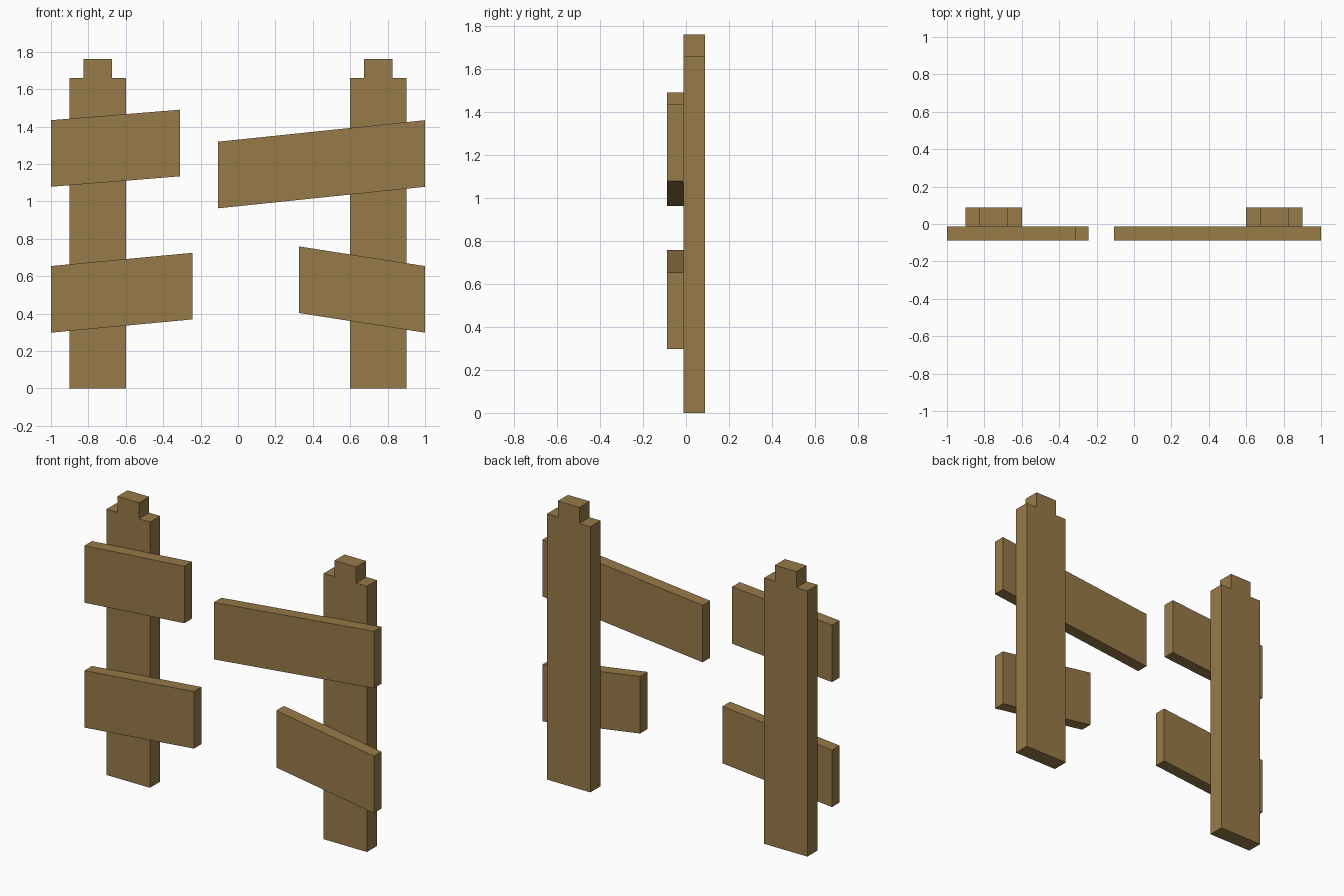
import bpy
import bmesh

if "Cube" in bpy.data.objects:
    bpy.data.objects.remove(bpy.data.objects["Cube"])

wood = bpy.data.materials.new("wood")
wood.diffuse_color = (0.31, 0.195, 0.065, 1)
wood.use_nodes = True
wood.node_tree.nodes["Principled BSDF"].inputs["Base Color"].default_value = wood.diffuse_color

BACK, JOINT, FRONT = 0.0875, -0.0125, -0.0875
PLANK_HEIGHT = 0.356


def extrude_profile(name, points, y_front, y_back):
    """Extrude an x/z outline along y into a closed solid."""
    bm = bmesh.new()
    face = bm.faces.new([bm.verts.new((x, y_front, z)) for x, z in points])
    new = bmesh.ops.extrude_face_region(bm, geom=[face])["geom"]
    verts = [g for g in new if isinstance(g, bmesh.types.BMVert)]
    bmesh.ops.translate(bm, verts=verts, vec=(0, y_back - y_front, 0))
    bmesh.ops.recalc_face_normals(bm, faces=bm.faces)
    mesh = bpy.data.meshes.new(name)
    bm.to_mesh(mesh)
    bm.free()
    mesh.materials.append(wood)
    obj = bpy.data.objects.new(name, mesh)
    bpy.context.collection.objects.link(obj)
    return obj


# Upright posts with a stepped top
half_post = [(0.15, 0), (0.15, 1.66), (0.075, 1.66), (0.075, 1.76)]
outline = half_post + [(-x, z) for x, z in reversed(half_post)]
for side, cx in (("left", -0.75), ("right", 0.75)):
    extrude_profile(f"{side}_post", [(cx + x, z) for x, z in outline], JOINT, BACK)

# Broken slanted planks: left x, right x, bottom z at the left and right ends
planks = {
    "upper_left_plank": (-1.0, -0.31, 1.078, 1.134),
    "upper_right_plank": (-0.106, 1.0, 0.963, 1.078),
    "lower_left_plank": (-1.0, -0.243, 0.298, 0.369),
    "lower_right_plank": (0.326, 1.0, 0.403, 0.298),
}
for name, (x0, x1, z0, z1) in planks.items():
    extrude_profile(name, [(x0, z0), (x1, z1), (x1, z1 + PLANK_HEIGHT),
                           (x0, z0 + PLANK_HEIGHT)], FRONT, JOINT)
